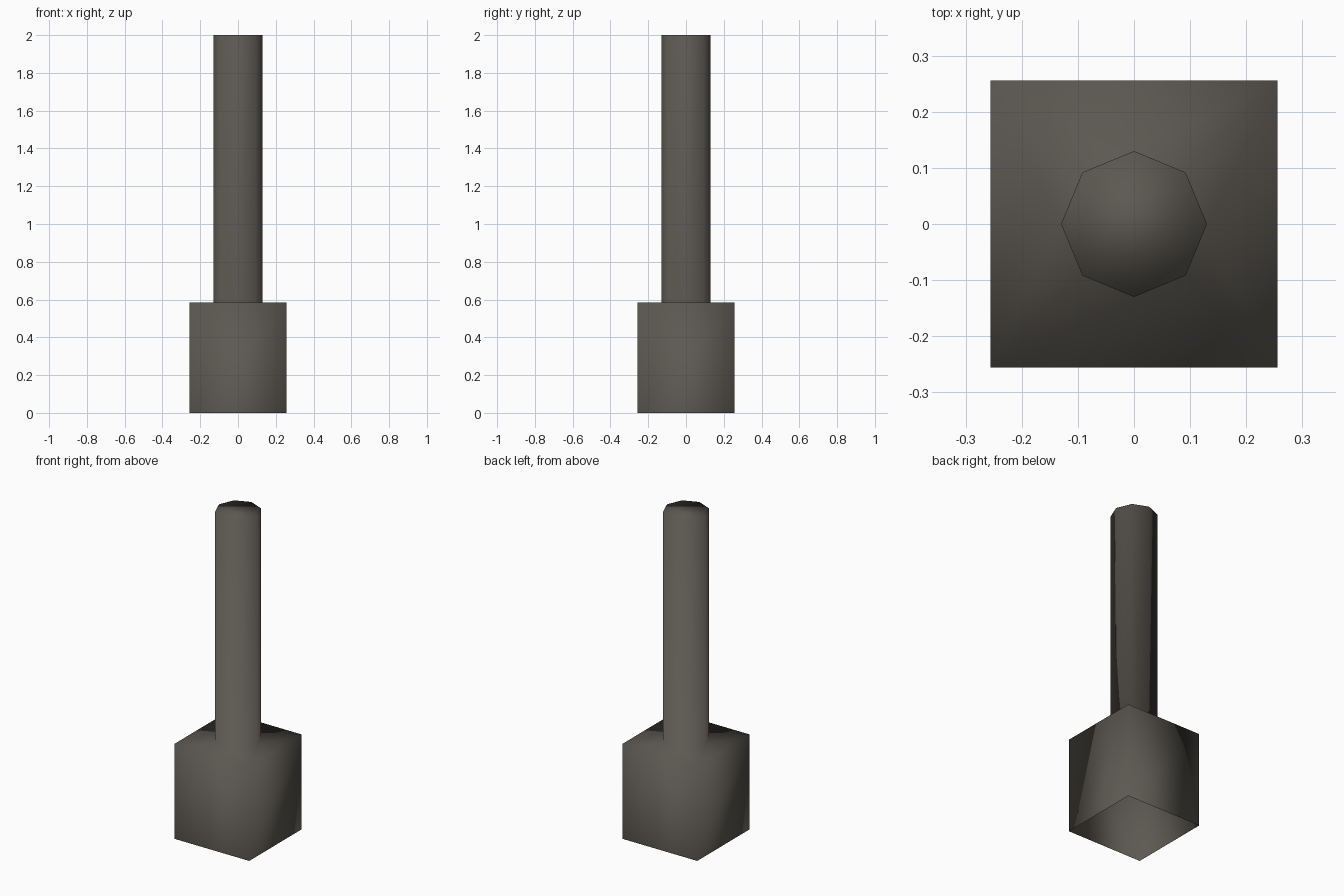
import bpy, bmesh, math

if "Cube" in bpy.data.objects:
    bpy.data.objects.remove(bpy.data.objects["Cube"])

BASE_HALF, BASE_TOP = 0.256, 0.585
POST_R, POST_TOP = 0.13, 2.0

mat = bpy.data.materials.new("dark warm grey")
mat.diffuse_color = (0.107, 0.097, 0.082, 1)
mat.use_nodes = True
mat.node_tree.nodes["Principled BSDF"].inputs["Base Color"].default_value = mat.diffuse_color

bm = bmesh.new()


def ring(n, r, z, turn=0.0):
    """Closed loop of n vertices at height z."""
    return [bm.verts.new((r * math.cos(turn + math.tau * i / n),
                          r * math.sin(turn + math.tau * i / n), z)) for i in range(n)]


def walls(low, high):
    n = len(low)
    for i in range(n):
        j = (i + 1) % n
        bm.faces.new((low[i], low[j], high[j], high[i]))


# square base walls, open underneath
corner = BASE_HALF * math.sqrt(2)
base_low = ring(4, corner, 0, math.pi / 4)
base_high = ring(4, corner, BASE_TOP, math.pi / 4)
walls(base_low, base_high)

# eight-sided post with a flat cap
post_low = ring(8, POST_R, BASE_TOP)
post_high = ring(8, POST_R, POST_TOP)
walls(post_low, post_high)
bm.faces.new(post_high)

# ledge joining the base to the post
for k in range(4):
    a, b = base_high[k], base_high[(k + 1) % 4]
    p = [post_low[(2 * k + i) % 8] for i in range(4)]
    bm.faces.new((a, p[1], p[0]))
    bm.faces.new((a, p[2], p[1]))
    bm.faces.new((a, b, p[2]))

for f in bm.faces:
    f.smooth = True

mesh = bpy.data.meshes.new("post_on_base")
bm.to_mesh(mesh)
bm.free()
mesh.materials.append(mat)
obj = bpy.data.objects.new("post_on_base", mesh)
bpy.context.collection.objects.link(obj)
